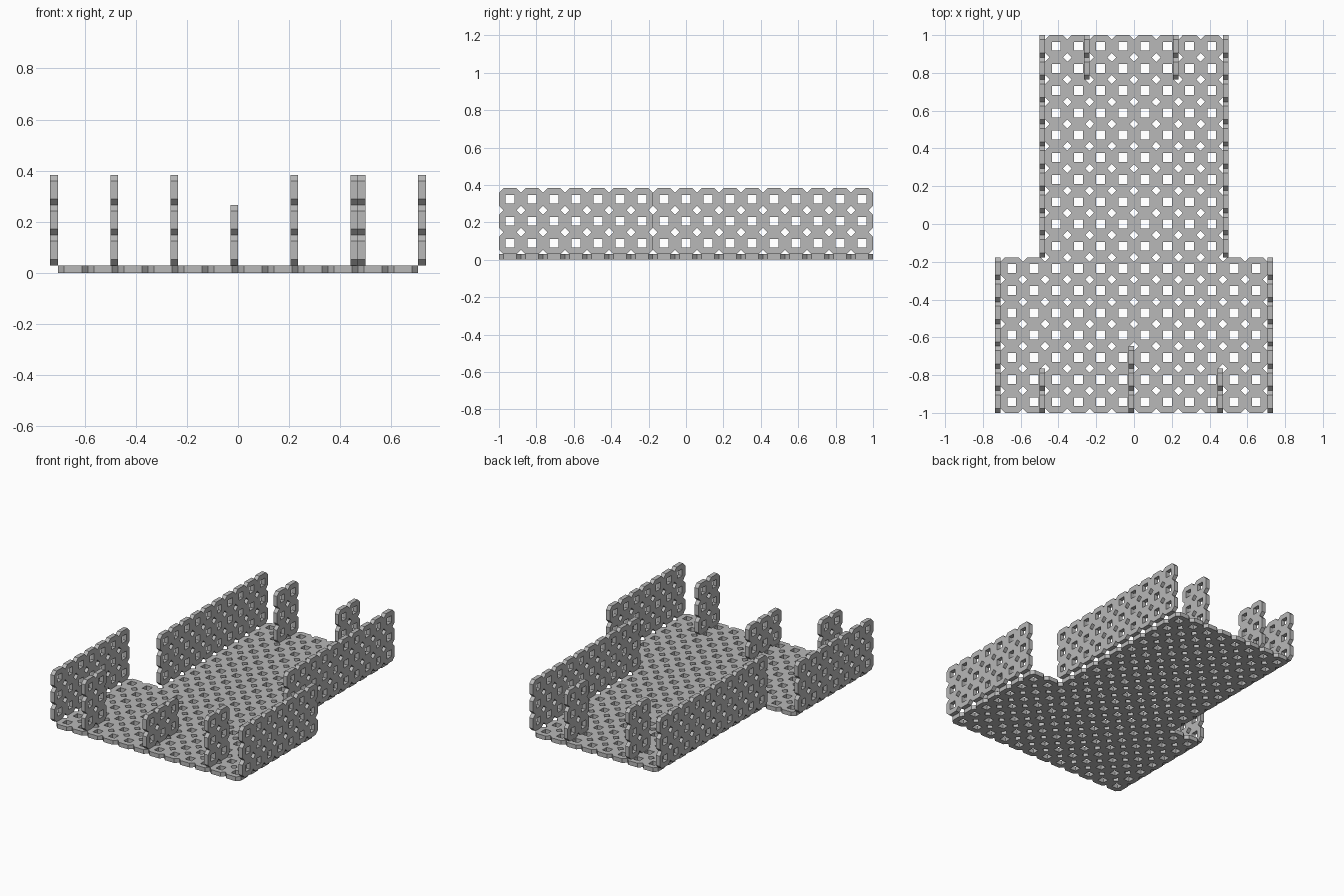
import bpy
import bmesh
from mathutils import Matrix, Vector

PITCH = 2 / 17          # size of one perforated cell
THICK = PITCH / 4       # sheet thickness
HOLE = PITCH / 5        # half size of square holes and diamond cut-outs
FRONT, STEP, BACK = -1.0, -1 + 7 * PITCH, 1 - 2 * PITCH

cube = bpy.data.objects.get("Cube")
if cube:
    bpy.data.objects.remove(cube, do_unlink=True)

grey = bpy.data.materials.new("plain_grey")
grey.use_nodes = True
grey.diffuse_color = (0.48, 0.48, 0.48, 1)
grey.node_tree.nodes["Principled BSDF"].inputs["Base Color"].default_value = grey.diffuse_color


def add_cell(bm, column, row):
    """One cell: a square with clipped corners and a square hole."""
    centre = Vector(((column + 0.5) * PITCH, (row + 0.5) * PITCH, 0))
    half, clip = PITCH / 2, PITCH / 2 - HOLE
    quarter = Matrix.Rotation(1.5707963, 3, 'Z')
    corner = [Vector((clip, -half, 0)), Vector((half, -clip, 0)), Vector((HOLE, -HOLE, 0))]
    ring = []
    for _ in range(4):
        ring.append([bm.verts.new(centre + p) for p in corner])
        corner = [quarter @ p for p in corner]
    for i, (start, end, inner) in enumerate(ring):
        following = ring[(i + 1) % 4]
        bm.faces.new((start, end, inner))
        bm.faces.new((inner, end, following[0], following[2]))


def panel(name, cells, matrix):
    """Perforated sheet made of grid cells, thickened upward, then placed."""
    bm = bmesh.new()
    for column, row in cells:
        add_cell(bm, column, row)
    bmesh.ops.remove_doubles(bm, verts=bm.verts, dist=0.0005)
    sheet = bmesh.ops.extrude_face_region(bm, geom=bm.faces[:], use_keep_orig=True)
    top = [v for v in sheet["geom"] if isinstance(v, bmesh.types.BMVert)]
    bmesh.ops.translate(bm, verts=top, vec=(0, 0, THICK))
    bmesh.ops.recalc_face_normals(bm, faces=bm.faces)
    bm.transform(matrix)
    mesh = bpy.data.meshes.new(name)
    bm.to_mesh(mesh)
    bm.free()
    mesh.materials.append(grey)
    obj = bpy.data.objects.new(name, mesh)
    bpy.context.collection.objects.link(obj)
    return obj


def grid(columns, rows):
    return [(c, r) for c in columns for r in rows]


def wall(name, x, y, length, height):
    """Upright sheet; x is its lower side, y its front end."""
    # cycles the axes so sheet x runs along y, sheet y runs up
    upright = Matrix(((0, 0, 1, x), (1, 0, 0, y), (0, 1, 0, THICK), (0, 0, 0, 1)))
    panel(name, grid(range(length), range(height)), upright)


# Floor: wide front section and narrower back section
floor_cells = grid(range(-6, 6), range(7)) + grid(range(-4, 4), range(7, 17))
panel("floor", floor_cells, Matrix.Translation((0, FRONT, 0)))

# Long outer walls, standing just outside the floor edges
for side, sign in (("left", 1), ("right", -1)):
    offset = 0 if sign > 0 else -THICK
    wall(f"front_{side}_wall", sign * 6 * PITCH + offset, FRONT, 7, 3)
    wall(f"back_{side}_wall", sign * 4 * PITCH + offset, STEP, 10, 3)
    # Short dividers at each end
    wall(f"front_{side}_divider", sign * 4 * PITCH - THICK, FRONT, 2, 3)
    wall(f"back_{side}_divider", sign * 2 * PITCH - THICK, BACK, 2, 3)

# Low divider in the middle of the front
wall("front_middle_divider", -THICK, FRONT, 3, 2)
